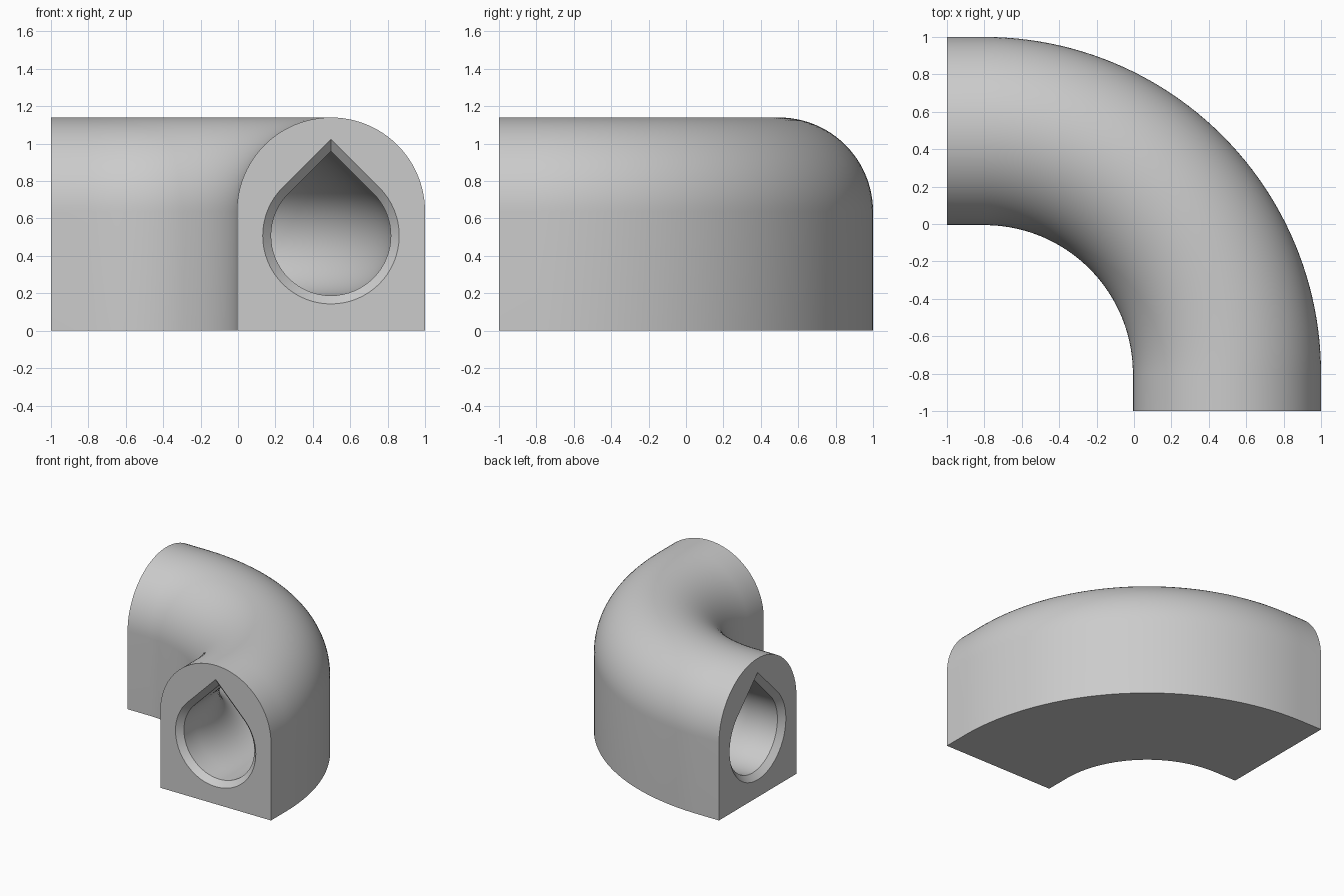
import bpy, bmesh
from math import sin, cos, pi, radians, sqrt

cube = bpy.data.objects.get("Cube")
if cube:
    bpy.data.objects.remove(cube, do_unlink=True)

HALF = 0.503          # half the outer width
HEIGHT = 1.14
BEND = -0.8           # x and y of the bend centre
RADIUS = 1 - HALF - BEND
BORE_Z = 0.508
BORE, MOUTH = 0.32, 0.365
CHAMFER = 0.045
STEPS = 48


def arch():
    """Flat-bottomed outer section with a round top."""
    arc = [(HALF * cos(pi * i / STEPS), HEIGHT - HALF + HALF * sin(pi * i / STEPS))
           for i in range(STEPS + 1)]
    return [(HALF, 0)] + arc + [(-HALF, 0)]


def teardrop(r):
    """Circle with a right-angled peak."""
    pts = [(0, BORE_Z + r * sqrt(2))]
    for i in range(STEPS + 1):
        a = radians(135 + 270 * i / STEPS)
        pts.append((r * cos(a), BORE_Z + r * sin(a)))
    return pts


def place(section, turn, ahead=0):
    """Stand a section on the path: turn around the bend, then move straight ahead."""
    c, s = cos(turn), sin(turn)
    return [bm.verts.new((BEND + (RADIUS + u) * c - ahead * s,
                          BEND + (RADIUS + u) * s + ahead * c, z)) for u, z in section]


def skin(rings):
    """Join successive rings with quads."""
    for a, b in zip(rings, rings[1:]):
        for i in range(len(a)):
            j = (i + 1) % len(a)
            bm.faces.new((a[i], a[j], b[j], b[i]))


def ring_edges(ring):
    return [bm.edges.get((ring[i - 1], ring[i])) for i in range(len(ring))]


bm = bmesh.new()
turns = [pi / 2 * i / STEPS for i in range(STEPS + 1)]
lead = 1 + BEND       # straight length at each end

# Outer shell
outer = [place(arch(), 0, -lead)]
outer += [place(arch(), t) for t in turns]
outer += [place(arch(), pi / 2, lead)]
skin(outer)

# Bore with chamfered mouths
inner = [place(teardrop(MOUTH), 0, -lead), place(teardrop(BORE), 0, CHAMFER - lead)]
inner += [place(teardrop(BORE), t) for t in turns]
inner += [place(teardrop(BORE), pi / 2, lead - CHAMFER), place(teardrop(MOUTH), pi / 2, lead)]
skin(inner)

# End faces around the mouths
for end in (0, -1):
    bmesh.ops.triangle_fill(bm, use_beauty=True,
                            edges=ring_edges(outer[end]) + ring_edges(inner[end]))
bmesh.ops.recalc_face_normals(bm, faces=bm.faces[:])

mesh = bpy.data.meshes.new("pipe_elbow")
bm.to_mesh(mesh)
bm.free()
elbow = bpy.data.objects.new("pipe_elbow", mesh)
bpy.context.collection.objects.link(elbow)

# Grey material
grey = bpy.data.materials.new("light_grey")
grey.use_nodes = True
colour = (0.6, 0.6, 0.6, 1)
grey.diffuse_color = colour
grey.node_tree.nodes["Principled BSDF"].inputs["Base Color"].default_value = colour
mesh.materials.append(grey)

bpy.ops.object.select_all(action='DESELECT')
elbow.select_set(True)
bpy.context.view_layer.objects.active = elbow
bpy.ops.object.shade_smooth_by_angle(angle=radians(30))
